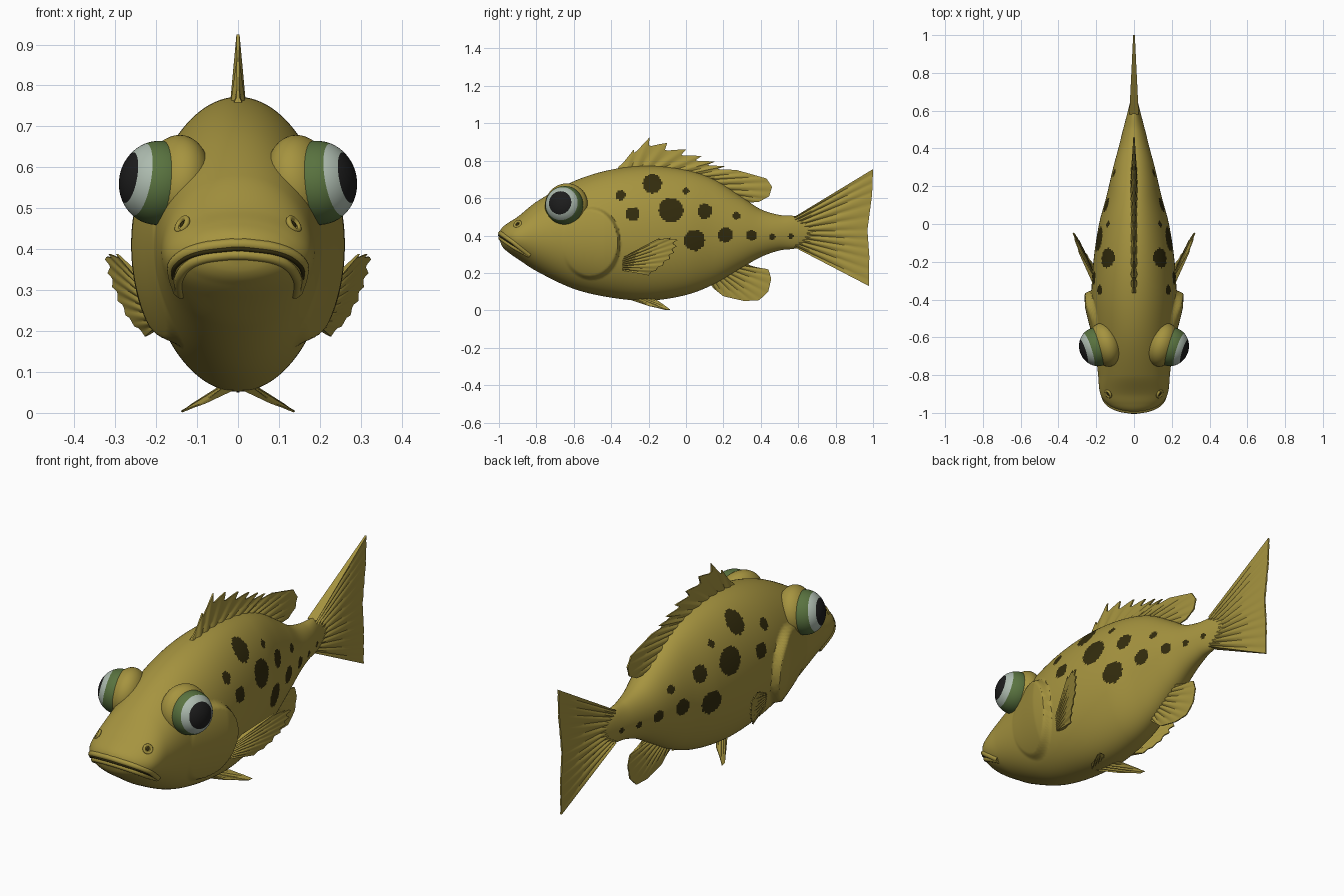
import bpy, bmesh, math
from mathutils import Vector, Matrix

if "Cube" in bpy.data.objects:
    bpy.data.objects.remove(bpy.data.objects["Cube"])


def material(name, r, g, b):
    m = bpy.data.materials.new(name)
    m.diffuse_color = (r, g, b, 1)
    m.use_nodes = True
    m.node_tree.nodes["Principled BSDF"].inputs["Base Color"].default_value = m.diffuse_color
    return m


OLIVE = material("olive skin", 0.38, 0.295, 0.05)
SPOT = material("dark spots", 0.033, 0.025, 0.004)
WHITE = material("eye white", 0.42, 0.50, 0.43)
GREEN = material("eye rim green", 0.10, 0.17, 0.05)
BLACK = material("pupil black", 0.012, 0.012, 0.012)


def finish(name, bm, mats):
    bmesh.ops.recalc_face_normals(bm, faces=bm.faces[:])
    me = bpy.data.meshes.new(name)
    bm.to_mesh(me)
    bm.free()
    for m in mats:
        me.materials.append(m)
    ob = bpy.data.objects.new(name, me)
    bpy.context.collection.objects.link(ob)
    return ob


# Body stations: y, underside z, back z, half width
STATIONS = [(-1, .393, .412, .0), (-.985, .345, .44, .085), (-.95, .31, .468, .145), (-.9, .275, .50, .178),
            (-.8, .21, .58, .19), (-.6, .115, .69, .21), (-.4, .068, .752, .225), (-.2, .052, .772, .215),
            (0, .082, .75, .185), (.15, .14, .70, .145), (.3, .228, .605, .11), (.4, .285, .54, .083),
            (.5, .32, .51, .058), (.6, .335, .50, .032), (.72, .40, .44, .003)]


def station(y):
    """Smooth interpolation of the body stations."""
    n = len(STATIONS)
    i = 0
    while i < n - 2 and y > STATIONS[i + 1][0]:
        i += 1
    a, b = STATIONS[i], STATIONS[i + 1]
    p, q = STATIONS[max(i - 1, 0)], STATIONS[min(i + 2, n - 1)]
    d = b[0] - a[0]
    t = (y - a[0]) / d
    out = []
    for k in (1, 2, 3):
        ma = (b[k] - p[k]) / (b[0] - p[0]) * d
        mb = (q[k] - a[k]) / (q[0] - a[0]) * d
        out.append((2*t**3 - 3*t*t + 1) * a[k] + (t**3 - 2*t*t + t) * ma
                   + (3*t*t - 2*t**3) * b[k] + (t**3 - t*t) * mb)
    return out


def skin_x(y, z):
    """Half width of the body at a given y and z."""
    lo, hi, w = station(y)
    u = (z - (lo + hi) / 2) / max((hi - lo) / 2, 1e-4)
    return w * math.sqrt(max(0, 1 - u * u))


def gill(y, z):
    """Raised gill cover that ends in a step at its rear rim."""
    e = math.hypot((y + .51) / .16, (z - .36) / .195)
    ramp = min(max((y + .66) / .22, 0), 1)
    return .036 * ramp * min(max((1 - e) / .09, 0), 1)


# Spots: y, z, radius
SPOTS = [(-.35, .615, .027), (-.18, .677, .052), (0, .638, .018), (-.285, .515, .037), (-.08, .535, .065),
         (.1, .53, .04), (.27, .505, .02), (.045, .375, .056), (.21, .402, .04), (.35, .40, .028),
         (.46, .392, .017), (.56, .396, .014)]

# Body with gill covers and spots
RINGS, SEGS = 230, 192
bm = bmesh.new()
rings = []
for i in range(RINGS + 1):
    y = -1 + 1.72 * (i / RINGS) ** 1.2
    lo, hi, w = station(y)
    ring = []
    for j in range(SEGS):
        a = 2 * math.pi * j / SEGS
        x, z = max(w, .001) * math.sin(a), (lo + hi) / 2 + (hi - lo) / 2 * math.cos(a)
        ring.append(bm.verts.new((x + gill(y, z) * math.copysign(1, x) * min(1, abs(x) / .1), y, z)))
    rings.append(ring)
for r0, r1 in zip(rings, rings[1:]):
    for j in range(SEGS):
        k = (j + 1) % SEGS
        f = bm.faces.new((r0[j], r0[k], r1[k], r1[j]))
        c = f.calc_center_median()
        f.material_index = int(any(math.hypot(c.y - sy, c.z - sz) < r for sy, sz, r in SPOTS))
bm.faces.new(rings[0])
bm.faces.new(rings[-1])
finish("body", bm, [OLIVE, SPOT])


# Lips and mouth line follow the skin
def tube(name, pts, radius, mat):
    cu = bpy.data.curves.new(name, 'CURVE')
    cu.dimensions = '3D'
    cu.bevel_depth = radius
    cu.bevel_resolution = 3
    cu.use_fill_caps = True
    sp = cu.splines.new('POLY')
    sp.points.add(len(pts) - 1)
    for p, co in zip(sp.points, pts):
        p.co = (*co, 1)
    cu.materials.append(mat)
    ob = bpy.data.objects.new(name, cu)
    bpy.context.collection.objects.link(ob)


def mouth_path(dz, inset):
    side = []
    for i in range(25):
        t = i / 24
        y = -1 + .165 * t * t
        z = .402 - .66 * (y + 1) + dz * min(1, 2.5 * (1 - t) + .2)
        side.append((max(skin_x(y, z) - inset, 0), y + inset * (1 - t), z))
    side = [p for p in side if p[0] > 0.004]
    return [(-x, y, z) for x, y, z in reversed(side)] + side


tube("upper_lip", mouth_path(.013, .006), .014, OLIVE)
tube("lower_lip", mouth_path(-.013, .006), .013, OLIVE)
tube("mouth_line", mouth_path(0, -.001), .006, SPOT)


# Fins: a ribbed web between a base line and a tip line
def along(pts, u):
    s = min(max(u, 0), 1) * (len(pts) - 1)
    i = min(int(s), len(pts) - 2)
    return Vector(pts[i]).lerp(Vector(pts[i + 1]), s - i)


def fin(name, base, tip, rays, thick, dip=0, dip_to=0, side=1):
    base = [(x * side, y, z) for x, y, z in base]
    tip = [(x * side, y, z) for x, y, z in tip]
    n = (Vector(base[-1]) - Vector(base[0])).cross(along(tip, .5) - along(base, .5)).normalized()
    cols, rows = rays * 6, 8
    bm = bmesh.new()
    grids = ([], [])
    for c in range(cols + 1):
        u = c / cols
        f = (u * rays) % 1
        cut = dip * (f / .2 if f < .2 else (1 - f) / .8) if u < dip_to else 0
        rib = .5 + .5 * abs(math.cos(math.pi * rays * u))
        for g, s in zip(grids, (1, -1)):
            col = []
            for r in range(rows + 1):
                v = r / rows
                p = along(base, u).lerp(along(tip, u), v * (1 - cut))
                col.append(bm.verts.new(p + n * s * (thick * (1 - .85 * v) * rib + .0008)))
            g.append(col)
    for g in grids:
        for c in range(cols):
            for r in range(rows):
                bm.faces.new((g[c][r], g[c + 1][r], g[c + 1][r + 1], g[c][r + 1]))
    # close the rim
    rim = [(c, 0) for c in range(cols)] + [(cols, r) for r in range(rows)]
    rim += [(c, rows) for c in range(cols, 0, -1)] + [(0, r) for r in range(rows, 0, -1)]
    a, b = grids
    for (c, r), (d, s) in zip(rim, rim[1:] + rim[:1]):
        bm.faces.new((a[c][r], a[d][s], b[d][s], b[c][r]))
    finish(name, bm, [OLIVE])


def flat(*yz):
    return [(0, y, z) for y, z in yz]


fin("dorsal_fin", flat((-.375, .735), (-.15, .745), (.1, .70), (.3, .585)),
    flat((-.36, .77), (-.28, .86), (-.195, .925), (-.1, .895), (0, .86), (.085, .825), (.155, .795), (.21, .77),
         (.27, .75), (.36, .725), (.43, .705), (.46, .66), (.445, .61), (.39, .58), (.31, .573)),
    14, .02, .25, 8 / 14)
fin("anal_fin", flat((.12, .15), (.22, .19), (.33, .26)),
    flat((.15, .115), (.2, .075), (.31, .05), (.39, .053), (.44, .1), (.456, .17), (.44, .22), (.32, .237)),
    10, .016)
fin("tail_fin", flat((.58, .50), (.59, .42), (.58, .337)),
    flat((1, .755), (.995, .62), (.97, .43), (.98, .29), (.978, .13)), 11, .024)
for side, label in ((1, "right"), (-1, "left")):
    fin(label + "_pectoral_fin", [(.195, -.335, .285), (.185, -.335, .215)],
        [(.295, -.14, .388), (.325, -.045, .388), (.315, -.05, .335), (.295, -.08, .28), (.265, -.14, .225),
         (.225, -.2, .187)], 8, .013, .09, 1, side)
    fin(label + "_pelvic_fin", [(.015, -.30, .065), (.03, -.2, .065)],
        [(.08, -.2, .025), (.135, -.11, .004), (.138, -.085, .003), (.11, -.11, .022), (.06, -.15, .05)],
        4, .01, 0, 0, side)


# Eyes, sockets and nostrils
def ball(name, centre, axis, radial, depth, mats, rule=None):
    bm = bmesh.new()
    bmesh.ops.create_uvsphere(bm, u_segments=48, v_segments=48, radius=1)
    if rule:
        for f in bm.faces:
            f.material_index = rule(f.calc_center_median())
    rot = Vector(axis).to_track_quat('Z', 'Y').to_matrix().to_4x4()
    bm.transform(Matrix.Translation(centre) @ rot @ Matrix.Diagonal((radial, radial, depth, 1)))
    finish(name, bm, mats)


def eye_rule(c):
    r = math.hypot(c.x, c.y)
    return 2 if c.z < 0 or r > .87 else 0 if r < .6 else 1


for s, label in ((1, "right"), (-1, "left")):
    axis = (.93 * s, -.3, .17)
    ball(label + "_eye", (.195 * s, -.65, .562), axis, .103, .095, [BLACK, WHITE, GREEN], eye_rule)
    ball(label + "_eye_socket", (.153 * s, -.64, .562), axis, .118, .08, [OLIVE])
    nx = skin_x(-.9, .46) * s
    out = Vector((.75 * s, -.45, .5)).normalized()
    side_dir = out.orthogonal().normalized()
    up_dir = out.cross(side_dir)
    ring = [Vector((nx, -.9, .46)) + .018 * (side_dir * math.cos(k * math.pi / 8) + up_dir * math.sin(k * math.pi / 8))
            for k in range(17)]
    tube(label + "_nostril_rim", ring, .007, OLIVE)
    ball(label + "_nostril", (nx, -.9, .46), out, .009, .004, [SPOT])

# Smooth shading with crisp ledges
bpy.ops.object.select_all(action='DESELECT')
for ob in bpy.data.objects:
    if ob.type == 'MESH':
        ob.select_set(True)
        bpy.context.view_layer.objects.active = ob
bpy.ops.object.shade_smooth_by_angle(angle=math.radians(40))
